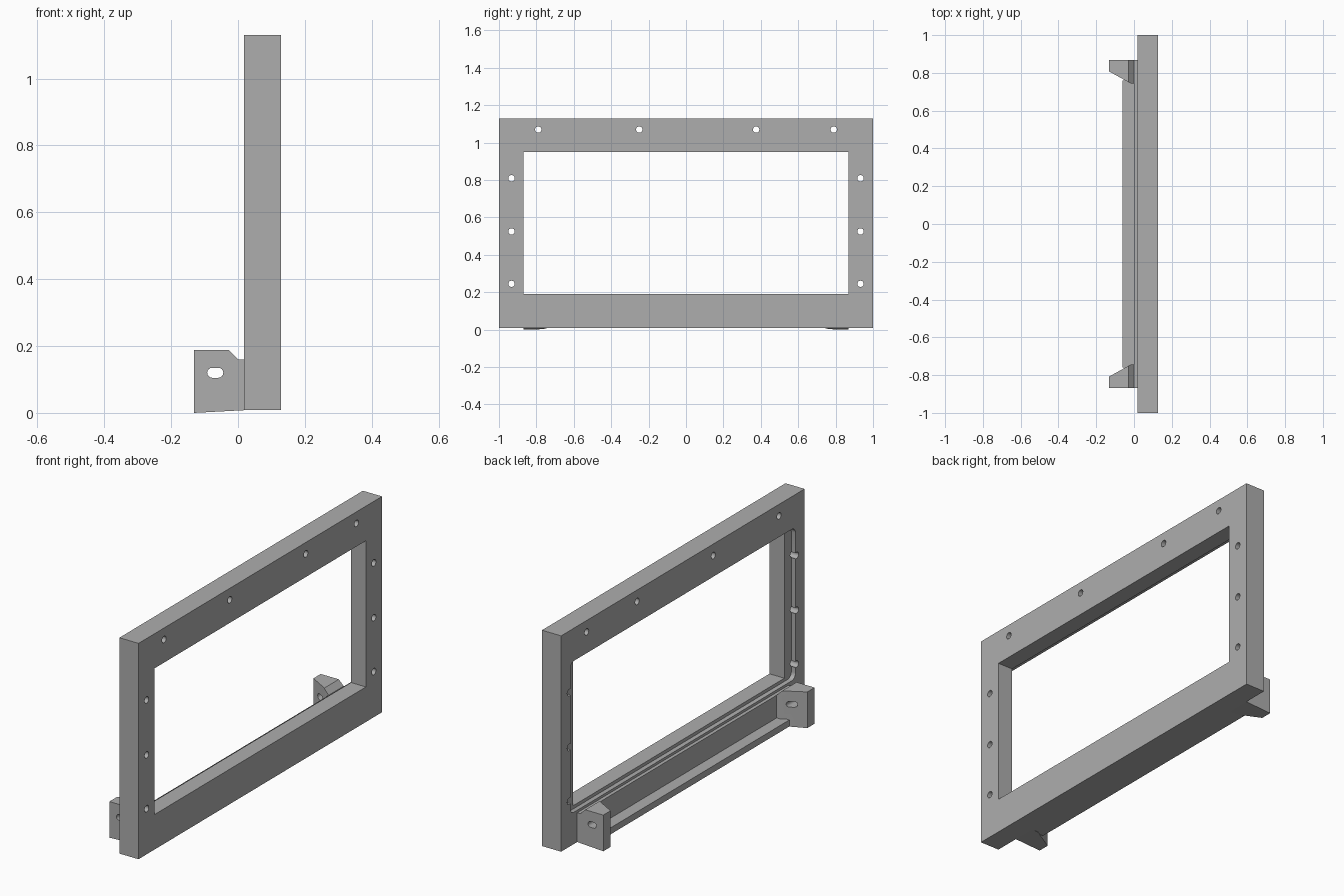
import bpy, bmesh, math
from mathutils import Matrix, Vector

if "Cube" in bpy.data.objects:
    bpy.data.objects.remove(bpy.data.objects["Cube"], do_unlink=True)

grey = bpy.data.materials.new("plain grey")
grey.use_nodes = True
colour = (0.42, 0.42, 0.42, 1)
grey.diffuse_color = colour
for node in grey.node_tree.nodes:
    if node.type == 'BSDF_PRINCIPLED':
        node.inputs["Base Color"].default_value = colour


def finish(name, bm):
    bmesh.ops.recalc_face_normals(bm, faces=bm.faces)
    mesh = bpy.data.meshes.new(name)
    bm.to_mesh(mesh)
    bm.free()
    mesh.materials.append(grey)
    obj = bpy.data.objects.new(name, mesh)
    bpy.context.collection.objects.link(obj)
    return obj


def prism(profile, lo, hi):
    """Extrude an (x, z) profile along y."""
    bm = bmesh.new()
    face = bm.faces.new([bm.verts.new((x, lo, z)) for x, z in profile])
    new = bmesh.ops.extrude_face_region(bm, geom=[face])["geom"]
    verts = [g for g in new if isinstance(g, bmesh.types.BMVert)]
    bmesh.ops.translate(bm, verts=verts, vec=(0, hi - lo, 0))
    return bm


def box(x0, x1, y, z0, z1, radius=0):
    """Box symmetric in y, with optional rounded edges along x."""
    bm = prism([(x0, z0), (x1, z0), (x1, z1), (x0, z1)], -y, y)
    if radius:
        edges = [e for e in bm.edges
                 if abs(e.verts[0].co.x - e.verts[1].co.x) > 0.001]
        bmesh.ops.bevel(bm, geom=edges, offset=radius, segments=6,
                        profile=0.5, affect='EDGES')
    return bm


def cut(target, cutter):
    cutter.hide_render = True
    mod = target.modifiers.new("cut", 'BOOLEAN')
    mod.operation = 'DIFFERENCE'
    mod.solver = 'EXACT'
    mod.object = cutter
    bpy.context.view_layer.objects.active = target
    bpy.ops.object.modifier_apply(modifier=mod.name)
    bpy.data.objects.remove(cutter, do_unlink=True)


# Rectangular frame with a window and a shallow rounded rebate behind it
BACK, FRONT = 0.018, 0.128
frame = finish("frame", box(BACK, FRONT, 1, 0.008, 1.13))
cut(frame, finish("window_cutter", box(-0.2, 0.3, 0.868, 0.19, 0.95)))
cut(frame, finish("rebate_cutter", box(-0.1, 0.042, 0.925, 0.173, 0.96, 0.03)))

# Screw holes through the top rail and both posts
holes = [(y, 1.07) for y in (-0.79, -0.25, 0.375, 0.79)]
holes += [(side * 0.933, z) for side in (-1, 1) for z in (0.245, 0.525, 0.81)]
bm = bmesh.new()
for y, z in holes:
    place = Matrix.Translation((0.07, y, z)) @ Matrix.Rotation(math.pi / 2, 4, 'Y')
    bmesh.ops.create_cone(bm, cap_ends=True, segments=24, radius1=0.017,
                          radius2=0.017, depth=0.3, matrix=place)
cut(frame, finish("hole_cutter", bm))

# L-shaped shelf along the bottom of the back
shelf = [(BACK, 0.008), (-0.062, 0.008), (-0.062, 0.042),
         (0, 0.042), (0, 0.16), (BACK, 0.16)]
finish("back_shelf", prism(shelf, -0.76, 0.76))

# Tapered mounting brackets with a slot
side_profile = [(BACK, 0.008), (-0.132, 0), (-0.132, 0.188),
                (-0.028, 0.188), (0, 0.16), (BACK, 0.16)]
slot = []
for i in range(18):
    a = math.pi * (i if i < 9 else i - 1) / 8
    slot.append((-0.068 + (0.009 if i < 9 else -0.009) * 1
                 + 0.015 * math.sin(a), 0.12 + 0.015 * math.cos(a)))
for name, side in (("left", 1), ("right", -1)):
    bm = prism(side_profile, side * 0.745, side * 0.868)
    bmesh.ops.bisect_plane(bm, geom=bm.verts[:] + bm.edges[:] + bm.faces[:],
                           plane_co=(-0.132, side * 0.808, 0),
                           plane_no=Vector((-0.058, -side * 0.104, 0)).normalized(),
                           clear_outer=True)
    bmesh.ops.holes_fill(bm, edges=[e for e in bm.edges if e.is_boundary])
    bracket = finish("bracket_" + name, bm)
    cut(bracket, finish("slot_cutter", prism(slot, side * 0.6, side * 1.0)))

# Smooth the round holes and corners, keep flat edges crisp
for obj in bpy.context.collection.objects:
    obj.select_set(obj.type == 'MESH')
bpy.ops.object.shade_smooth_by_angle(angle=math.radians(30))
